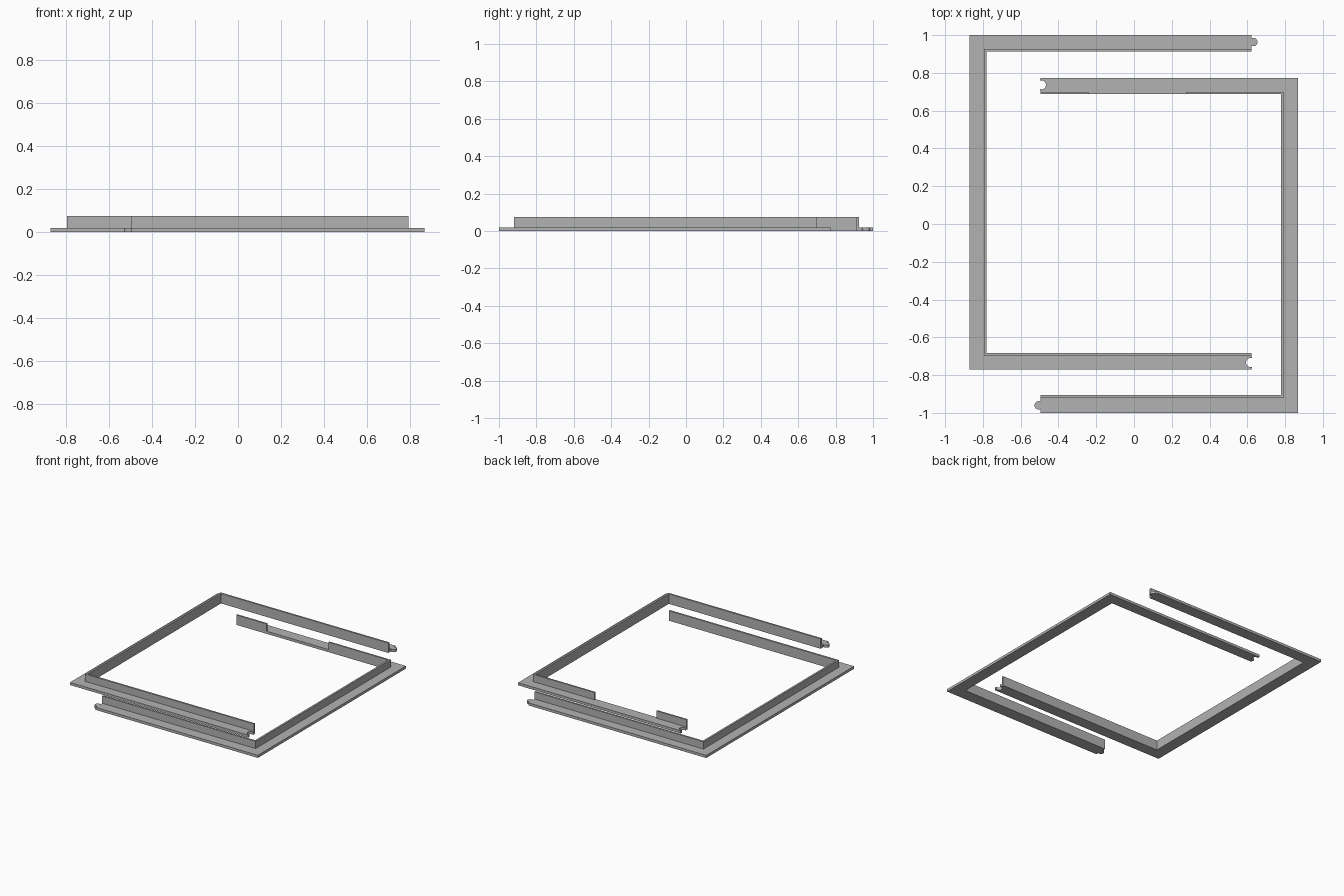
import bpy, bmesh, math

if "Cube" in bpy.data.objects:
    bpy.data.objects.remove(bpy.data.objects["Cube"])

FLANGE_Z, LIP_Z = 0.02, 0.075

grey = bpy.data.materials.new("plain grey")
grey.diffuse_color = (0.45, 0.45, 0.45, 1)
grey.use_nodes = True
grey.node_tree.nodes["Principled BSDF"].inputs["Base Color"].default_value = grey.diffuse_color


def prism(name, outline, height):
    """Extrude a closed flat outline up from the floor."""
    bm = bmesh.new()
    base = bm.faces.new([bm.verts.new((x, y, 0)) for x, y in outline])
    top = bmesh.ops.extrude_face_region(bm, geom=[base])["geom"]
    bmesh.ops.translate(bm, vec=(0, 0, height),
                        verts=[v for v in top if isinstance(v, bmesh.types.BMVert)])
    bmesh.ops.recalc_face_normals(bm, faces=bm.faces)
    mesh = bpy.data.meshes.new(name)
    bm.to_mesh(mesh)
    bm.free()
    mesh.materials.append(grey)
    obj = bpy.data.objects.new(name, mesh)
    bpy.context.collection.objects.link(obj)
    return obj


def arc(cx, cy, r, start, end, n=14):
    """Points along an arc, angles in degrees."""
    return [(cx + r * math.cos(math.radians(start + (end - start) * i / n)),
             cy + r * math.sin(math.radians(start + (end - start) * i / n)))
            for i in range(n + 1)]


def flange(name, s, back, inner, end, tab_arm, notch_arm):
    """C-shaped flat flange; s=1 opens to +x, s=-1 is turned half round.
    Coordinates are given for the s=1 orientation; arms are (outer, inner) y."""
    (to, ti), (no, ni) = tab_arm, notch_arm
    ty, ny = (to + ti) / 2, (no + ni) / 2
    pts = [(back, to), (end, to), (end, ty + 0.012)]
    pts += arc(end + 0.010, ty, 0.022, 140, -140)          # round tab
    pts += [(end, ty - 0.012), (end, ti), (inner, ti), (inner, ni), (end, ni)]
    pts += arc(end - 0.005, ny, 0.024, 70, 290)            # round notch
    pts += [(end, no), (back, no)]
    return prism(name, [(s * x, s * y) for x, y in pts], FLANGE_Z)


def box(name, x0, x1, y0, y1):
    return prism(name, [(x0, y0), (x1, y0), (x1, y1), (x0, y1)], LIP_Z)


# left half: flange and upright lip along its inner edge
flange("left_flange", 1, -0.87, -0.795, 0.622, (1.0, 0.926), (-0.77, -0.696))
prism("left_lip", [(0.622, 0.926), (-0.795, 0.926), (-0.795, -0.696), (0.622, -0.696),
                   (0.622, -0.682), (-0.781, -0.682), (-0.781, 0.912), (0.622, 0.912)], LIP_Z)

# right half: shorter arms, with a gap in the lip of its rear arm
flange("right_flange", -1, -0.867, -0.792, 0.495, (1.0, 0.92), (-0.773, -0.70))
prism("right_lip", [(-0.495, -0.92), (0.792, -0.92), (0.792, 0.70), (0.276, 0.70),
                    (0.276, 0.687), (0.778, 0.687), (0.778, -0.906), (-0.495, -0.906)], LIP_Z)
box("rear_lip_end", -0.495, -0.241, 0.687, 0.70)
prism("rear_lip_gap_floor", [(-0.241, 0.687), (0.276, 0.687), (0.276, 0.70), (-0.241, 0.70)],
      FLANGE_Z)
